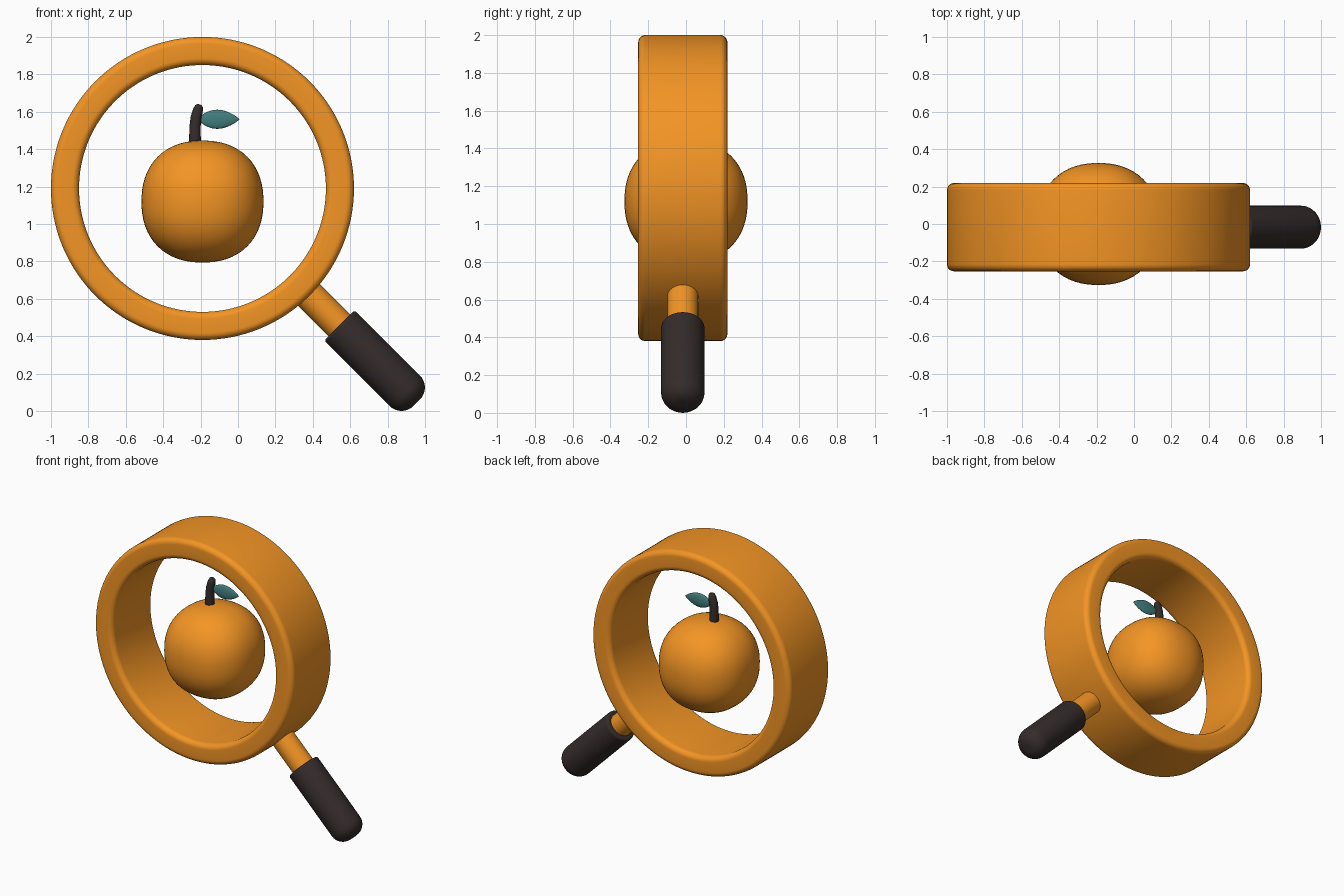
import bpy, bmesh, math
from mathutils import Matrix, Vector

if "Cube" in bpy.data.objects:
    bpy.data.objects.remove(bpy.data.objects["Cube"])


def material(name, rgb):
    m = bpy.data.materials.new(name)
    m.diffuse_color = (*rgb, 1)
    m.use_nodes = True
    m.node_tree.nodes["Principled BSDF"].inputs["Base Color"].default_value = m.diffuse_color
    return m


ORANGE = material("orange", (0.90, 0.30, 0.018))
DARK = material("dark_brown", (0.035, 0.025, 0.024))
TEAL = material("teal", (0.055, 0.21, 0.21))


def finish(name, bm, mat):
    bmesh.ops.recalc_face_normals(bm, faces=bm.faces)
    mesh = bpy.data.meshes.new(name)
    bm.to_mesh(mesh)
    bm.free()
    mesh.materials.append(mat)
    obj = bpy.data.objects.new(name, mesh)
    bpy.context.collection.objects.link(obj)
    bpy.ops.object.select_all(action='DESELECT')
    bpy.context.view_layer.objects.active = obj
    obj.select_set(True)
    bpy.ops.object.shade_smooth_by_angle(angle=math.radians(40))
    return obj


def fillet(corners, steps=8):
    """Quarter-circle corners: (centre r, centre z, radius, start angle, end angle)."""
    pts = []
    for r, z, b, a0, a1 in corners:
        for i in range(steps + 1):
            a = math.radians(a0 + (a1 - a0) * i / steps)
            pts.append((r + b * math.cos(a), z + b * math.sin(a)))
    return pts


def lathe(name, profile, matrix, mat, closed=False, segments=96):
    """Spin an (r, z) profile around local z, then place it."""
    bm = bmesh.new()
    verts = [bm.verts.new((r, 0, z)) for r, z in profile]
    pairs = list(zip(verts, verts[1:] + verts[:1]))
    edges = [bm.edges.new(p) for p in (pairs if closed else pairs[:-1])]
    bmesh.ops.spin(bm, geom=verts + edges, cent=(0, 0, 0), axis=(0, 0, 1),
                   angle=2 * math.pi, steps=segments, use_merge=True)
    bmesh.ops.remove_doubles(bm, verts=bm.verts, dist=1e-5)
    bm.transform(matrix)
    return finish(name, bm, mat)


centre = Vector((-0.19, -0.017, 1.19))

# Magnifier ring: rounded rectangle section spun about the y axis
R0, R1, H, B = 0.66, 0.81, 0.236, 0.038
section = fillet([(R1 - B, H - B, B, 0, 90), (R0 + B, H - B, B, 90, 180),
                  (R0 + B, B - H, B, 180, 270), (R1 - B, B - H, B, 270, 360)])
lathe("lens_ring", section, Matrix.Translation(centre) @ Matrix.Rotation(math.pi / 2, 4, 'X'),
      ORANGE, closed=True, segments=128)

# Handle parts run along a 45 degree axis from the ring centre
axis = Matrix.Translation(centre) @ Matrix.Rotation(math.radians(135), 4, 'Y')
lathe("handle_neck", [(0, 0.74), (0.082, 0.74), (0.082, 1.08), (0, 1.08)], axis, ORANGE, segments=48)
G, E = 0.115, 0.09
grip = [(0, 1.035)] + fillet([(G - 0.015, 1.05, 0.015, -90, 0),
                              (G - E, 1.62 - E, E, 0, 90)]) + [(0, 1.62)]
lathe("handle_grip", grip, axis, DARK, segments=48)

# Fruit: slightly boxy sphere
bm = bmesh.new()
bmesh.ops.create_uvsphere(bm, u_segments=64, v_segments=32, radius=1)
for v in bm.verts:
    n = 2.25
    v.co *= 0.326 / sum(abs(c) ** n for c in v.co) ** (1 / n)
    v.co += Vector((-0.19, 0, 1.12))
finish("fruit", bm, ORANGE)

# Stem: tapered bent tube with a rounded tip
bm = bmesh.new()
rings = []
path = [(-0.229, 1.40, 0.032), (-0.230, 1.46, 0.031), (-0.230, 1.52, 0.030), (-0.224, 1.57, 0.029),
        (-0.214, 1.61, 0.027), (-0.208, 1.630, 0.021), (-0.205, 1.639, 0.010)]
for i, (x, z, r) in enumerate(path):
    a, b = path[max(i - 1, 0)], path[min(i + 1, len(path) - 1)]
    t = Vector((b[0] - a[0], 0, b[1] - a[1])).normalized()
    side = Vector((t.z, 0, -t.x))
    rings.append([bm.verts.new(Vector((x, 0, z)) + side * r * math.cos(q) + Vector((0, r * math.sin(q), 0)))
                  for q in (2 * math.pi * k / 20 for k in range(20))])
for lo, hi in zip(rings, rings[1:]):
    for k in range(20):
        bm.faces.new((lo[k], lo[k - 1], hi[k - 1], hi[k]))
bm.faces.new(rings[0])
bm.faces.new(rings[-1])
finish("stem", bm, DARK)

# Leaf: flattened spindle pointed at its outer tip
leaf = [(0, -0.11)]
for i in range(1, 24):
    t = i / 24
    leaf.append((0.051 * math.sin(math.pi * t ** 0.9) ** 0.8, -0.11 + 0.22 * t))
leaf.append((0, 0.11))
place = (Matrix.Translation((-0.103, 0, 1.56)) @ Matrix.Diagonal((1, 0.32, 1, 1))
         @ Matrix.Rotation(math.pi / 2, 4, 'Y'))
lathe("leaf", leaf, place, TEAL, segments=32)
